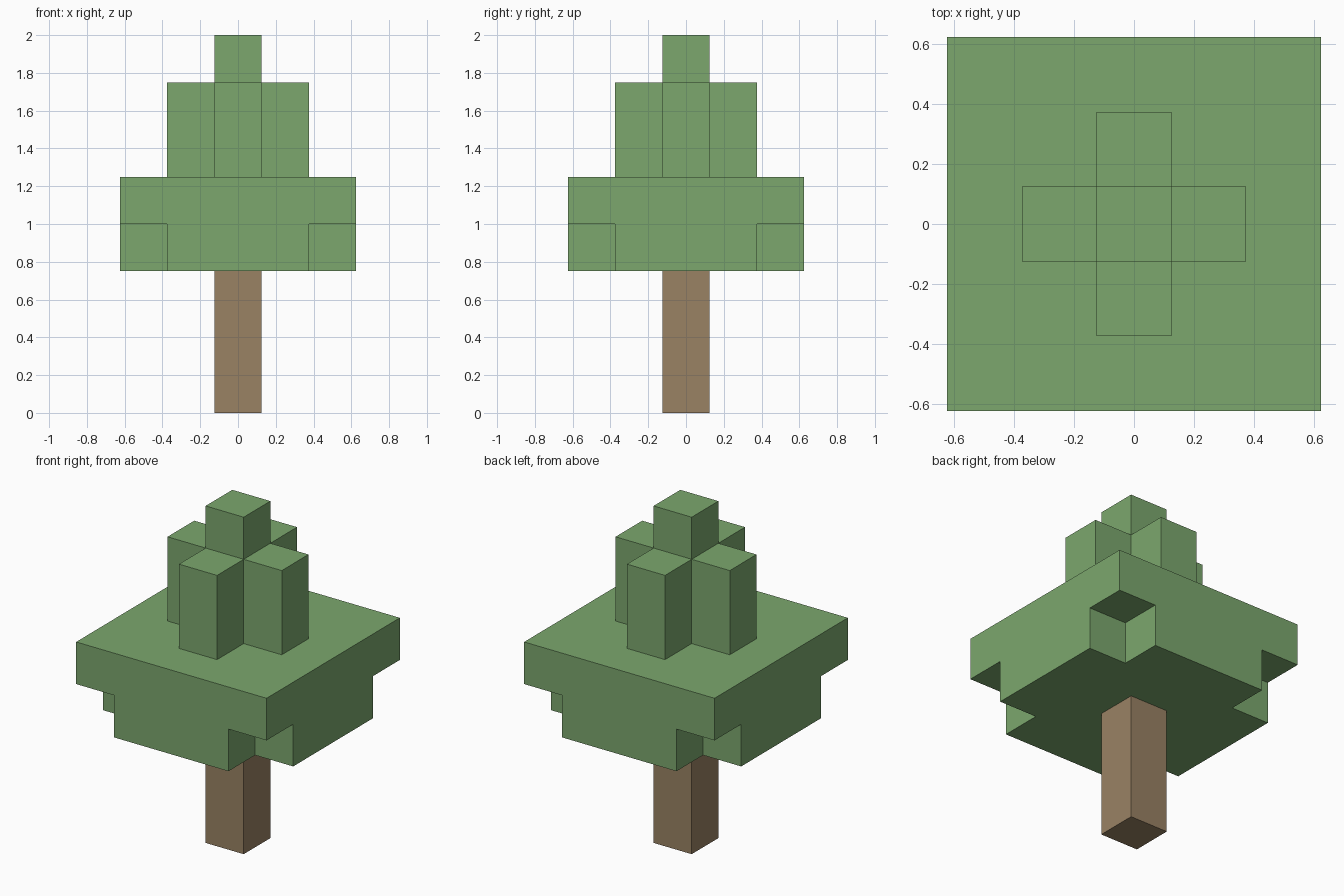
import bpy, bmesh, math
from mathutils import Vector

if "Cube" in bpy.data.objects:
    bpy.data.objects.remove(bpy.data.objects["Cube"])

CELL = 0.25  # the whole tree sits on a quarter-unit block grid


def material(name, color):
    mat = bpy.data.materials.new(name)
    mat.diffuse_color = (*color, 1.0)
    mat.use_nodes = True
    mat.node_tree.nodes["Principled BSDF"].inputs["Base Color"].default_value = mat.diffuse_color
    return mat


def block_object(name, cells, mat):
    """Outer skin of a set of grid blocks, merged into large flat faces."""
    bm = bmesh.new()
    for cell in cells:
        for axis in range(3):
            for sign in (-1, 1):
                step = [0, 0, 0]
                step[axis] = sign
                if tuple(c + s for c, s in zip(cell, step)) in cells:
                    continue
                n = Vector(step)
                u = Vector((0, 1, 0)) if axis == 0 else Vector((1, 0, 0))
                v = n.cross(u)
                centre = Vector(cell) + Vector((0, 0, 0.5)) + n / 2
                corners = [centre + (a * u + b * v) / 2
                           for a, b in ((-1, -1), (1, -1), (1, 1), (-1, 1))]
                bm.faces.new([bm.verts.new(p * CELL) for p in corners])
    bmesh.ops.remove_doubles(bm, verts=bm.verts, dist=1e-4)
    bmesh.ops.dissolve_limit(bm, angle_limit=math.radians(1),
                             verts=bm.verts, edges=bm.edges)
    mesh = bpy.data.meshes.new(name)
    bm.to_mesh(mesh)
    bm.free()
    mesh.materials.append(mat)
    obj = bpy.data.objects.new(name, mesh)
    bpy.context.collection.objects.link(obj)
    return obj


def layer(z, radius, keep=lambda x, y: True):
    span = range(-radius, radius + 1)
    return {(x, y, z) for x in span for y in span if keep(x, y)}


green = material("leaf_green", (0.20, 0.39, 0.155))
brown = material("bark_brown", (0.32, 0.223, 0.127))

# Square trunk
trunk = layer(0, 0) | layer(1, 0) | layer(2, 0)
block_object("trunk", trunk, brown)

# Foliage: notched skirt, full slab, two cross layers, single top block
foliage = layer(3, 2, lambda x, y: abs(x) + abs(y) < 4)
foliage |= layer(4, 2)
for z in (5, 6):
    foliage |= layer(z, 1, lambda x, y: x * y == 0)
foliage |= layer(7, 0)
block_object("foliage", foliage, green)
